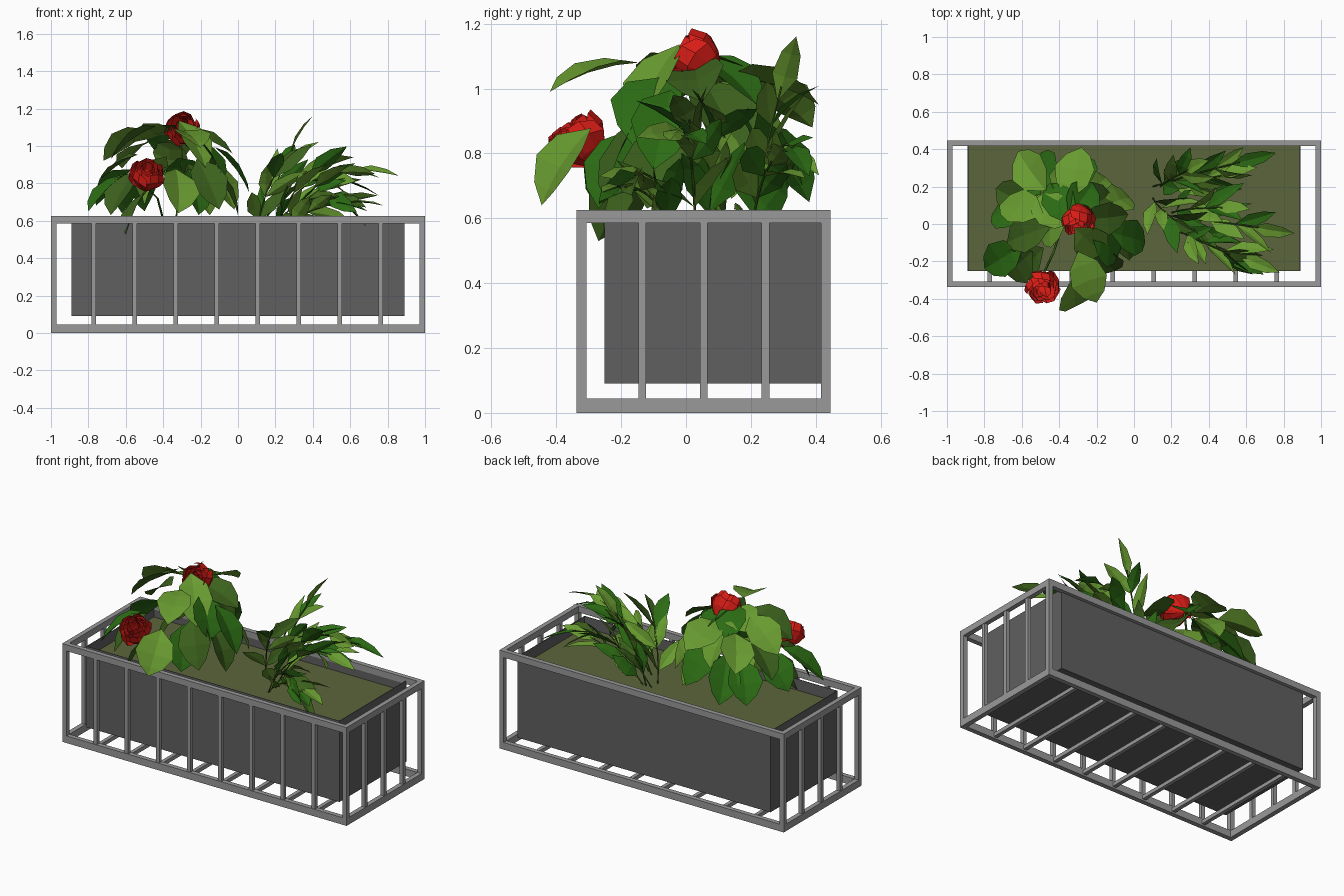
import bpy, bmesh, math, random
from mathutils import Vector, Matrix

if "Cube" in bpy.data.objects:
    bpy.data.objects.remove(bpy.data.objects["Cube"])

random.seed(11)


def material(name, rgb):
    m = bpy.data.materials.new(name)
    m.diffuse_color = (*rgb, 1)
    m.use_nodes = True
    m.node_tree.nodes["Principled BSDF"].inputs["Base Color"].default_value = m.diffuse_color
    return m


FRAME = material("frame_grey", (0.32, 0.32, 0.32))
BOX = material("box_grey", (0.115, 0.115, 0.115))
SOIL = material("soil_green", (0.105, 0.13, 0.045))
GREENS = [material("leaf_dark", (0.045, 0.12, 0.012)),
          material("leaf_mid", (0.025, 0.15, 0.007)),
          material("leaf_light", (0.14, 0.33, 0.03))]
RED = material("petal_red", (0.70, 0.012, 0.008))


def finish(bm, name, mats):
    me = bpy.data.meshes.new(name)
    bm.to_mesh(me)
    bm.free()
    ob = bpy.data.objects.new(name, me)
    bpy.context.collection.objects.link(ob)
    for m in mats:
        me.materials.append(m)
    return ob


def add_box(bm, x0, x1, y0, y1, z0, z1):
    mat = Matrix.Translation(((x0 + x1) / 2, (y0 + y1) / 2, (z0 + z1) / 2))
    mat = mat @ Matrix.Diagonal((x1 - x0, y1 - y0, z1 - z0, 1))
    bmesh.ops.create_cube(bm, size=1, matrix=mat)


# Outer frame rails and corner posts
Y0, Y1, W, TOP = -0.337, 0.446, 0.03, 0.625
bm = bmesh.new()
for z0, z1 in ((0, 0.045), (TOP - 0.04, TOP)):
    for y in (Y0, Y1 - W):
        add_box(bm, -1, 1, y, y + W, z0, z1)
    for x in (-1, 1 - W):
        add_box(bm, x, x + W, Y0 + W, Y1 - W, z0, z1)
for x in (-1, 1 - W):
    for y in (Y0, Y1 - W):
        add_box(bm, x, x + W, y, y + W, 0.045, TOP - 0.04)
finish(bm, "outer_frame", [FRAME])

# Front bars, floor bars and side bars
bm = bmesh.new()
for i in range(8):
    x = -0.77 + i * 0.219
    add_box(bm, x - 0.012, x + 0.012, Y0 + 0.003, Y0 + 0.027, 0.045, TOP - 0.04)
    add_box(bm, x - 0.012, x + 0.012, Y0 + W, Y1 - W, 0.010, 0.034)
for s in (-1, 1):
    for y in (-0.135, 0.055, 0.245):
        x = s * 0.985
        add_box(bm, x - 0.012, x + 0.012, y - 0.012, y + 0.012, 0.045, TOP - 0.04)
finish(bm, "frame_bars", [FRAME])

# Open planter box
bm = bmesh.new()
add_box(bm, -0.89, 0.89, -0.252, 0.424, 0.09, 0.605)
bm.normal_update()
bmesh.ops.delete(bm, geom=[f for f in bm.faces if f.normal.z > 0.9], context="FACES")
box = finish(bm, "planter_box", [BOX])
mod = box.modifiers.new("wall", "SOLIDIFY")
mod.thickness = 0.004
mod.offset = -1

# Soil
bm = bmesh.new()
add_box(bm, -0.886, 0.886, -0.248, 0.42, 0.5, 0.535)
finish(bm, "soil", [SOIL])

BROAD = ((0, 0), (0.25, 0.8), (0.55, 1), (0.82, 0.6), (1, 0))
SLENDER = ((0, 0), (0.35, 1), (0.7, 0.75), (1, 0))


def leaf(bm, base, tip, half, outline, arch, roll=0.0):
    """Folded low-poly leaf running from base to tip."""
    d = tip - base
    side = d.cross(Vector((0, 0, 1))).normalized()
    up = side.cross(d).normalized()
    rot = Matrix.Rotation(roll, 3, d)
    side, up = rot @ side, rot @ up
    rows = []
    for t, w in outline:
        mid = base + d * t + up * arch * 4 * t * (1 - t)
        if w == 0:
            v = bm.verts.new(mid)
            rows.append((v, v, v))
        else:
            edge = side * half * w
            lift = up * half * w * 0.25
            rows.append([bm.verts.new(p) for p in (mid - edge + lift, mid, mid + edge + lift)])
    shade = random.choice((0, 1, 1, 2, 2))
    for a, b in zip(rows, rows[1:]):
        for i in (0, 1):
            f = bm.faces.new(list(dict.fromkeys((a[i], a[i + 1], b[i + 1], b[i]))))
            f.material_index = shade


def stem(name, pts, radius):
    cu = bpy.data.curves.new(name, "CURVE")
    cu.dimensions = "3D"
    cu.bevel_depth = radius
    cu.bevel_resolution = 0
    sp = cu.splines.new("POLY")
    sp.points.add(len(pts) - 1)
    for p, co in zip(sp.points, pts):
        p.co = (*co, 1)
    ob = bpy.data.objects.new(name, cu)
    bpy.context.collection.objects.link(ob)
    cu.materials.append(GREENS[0])


# Broad leaves of the flowering plant: tip x, y, z and downward pitch
tips = ((-0.72, 0.10, 0.92, 0.6), (-0.28, 0.41, 0.95, 0.3), (-0.62, 0.39, 0.88, 0.5),
        (-0.03, 0.05, 0.96, 0.4), (-0.20, -0.42, 0.99, 0.3), (-0.68, -0.10, 0.93, 0.6),
        (-0.74, 0.19, 0.80, 0.6), (-0.80, -0.24, 0.65, 0.7), (-0.68, -0.27, 0.63, 0.9),
        (-0.60, -0.27, 0.53, 0.9), (0.06, -0.10, 0.75, 0.9), (0.00, -0.12, 0.63, 1.0),
        (-0.10, -0.25, 0.66, 1.0), (-0.32, -0.445, 0.64, 1.0), (-0.25, 0.36, 0.70, 0.8),
        (-0.50, 0.38, 0.65, 0.9), (-0.76, 0.05, 0.68, 0.8), (-0.02, 0.14, 0.66, 1.0),
        (-0.62, 0.28, 0.64, 0.9), (-0.15, 0.25, 0.63, 1.0), (-0.21, -0.27, 0.63, 1.1),
        (-0.12, 0.16, 0.80, 0.8), (-0.38, 0.30, 0.82, 0.8), (-0.08, -0.16, 0.82, 0.9),
        (-0.56, 0.12, 1.02, 0.2), (-0.45, 0.22, 0.98, 0.5), (-0.22, 0.22, 0.95, 0.6),
        (-0.17, -0.16, 0.88, 0.9), (-0.50, -0.08, 0.68, 0.9), (-0.52, 0.15, 0.72, 0.9))
axis = Vector((-0.36, 0.02, 0))
bm = bmesh.new()
for x, y, z, pitch in tips:
    tip = Vector((x, y, z))
    out = (Vector((x, y, 0)) - axis).normalized()
    d = out * math.cos(pitch) - Vector((0, 0, math.sin(pitch)))
    leaf(bm, tip - d * random.uniform(0.27, 0.33), tip, random.uniform(0.09, 0.115),
         BROAD, 0.02, random.uniform(-0.5, 0.5))
finish(bm, "broad_leaves", GREENS)


# Red blooms made of nested cupped petals
def bloom(name, centre, direction, scale):
    bm = bmesh.new()
    for k, (r, n, h) in enumerate(((0.105, 5, 0.17), (0.08, 4, 0.175), (0.05, 3, 0.175))):
        for p in range(n):
            a = 2 * math.pi * p / n + k * 0.6
            grid = []
            for j in range(4):
                v = j / 3
                row = []
                for i in range(4):
                    u = i / 1.5 - 1
                    ang = a + u * (math.pi / n) * 1.25
                    rad = r * (0.2 + 0.8 * math.sin(v * math.pi * 0.68)) * (1 + 0.12 * u)
                    row.append(bm.verts.new((rad * math.cos(ang), rad * math.sin(ang),
                                             h * v * (1 - 0.2 * u * u) - 0.08)))
                grid.append(row)
            for j in range(3):
                for i in range(3):
                    bm.faces.new((grid[j][i], grid[j][i + 1], grid[j + 1][i + 1], grid[j + 1][i]))
    q = Vector(direction).to_track_quat("Z", "Y").to_matrix().to_4x4()
    bm.transform(Matrix.Translation(centre) @ q @ Matrix.Scale(scale, 4))
    finish(bm, name, [RED])


bloom("top_bloom", (-0.295, 0.04, 1.075), (0, -0.85, 0.5), 0.88)
bloom("front_bloom", (-0.49, -0.32, 0.825), (0.1, -0.55, 0.8), 0.88)
stem("top_bloom_stem", ((-0.34, 0.08, 0.53), (-0.31, 0.11, 0.8), (-0.295, 0.09, 1.04)), 0.006)
stem("front_bloom_stem", ((-0.38, 0.0, 0.53), (-0.43, -0.15, 0.72), (-0.49, -0.28, 0.78)), 0.006)

# Slender sprays: root, control point, end
sprays = (((0.14, 0.20, 0.53), (0.18, 0.24, 0.85), (0.40, 0.34, 1.16)),
          ((0.10, 0.20, 0.53), (0.35, 0.28, 1.00), (0.76, 0.38, 0.73)),
          ((0.24, 0.03, 0.53), (0.45, 0.02, 1.00), (0.86, -0.05, 0.84)),
          ((0.24, -0.04, 0.53), (0.42, -0.12, 0.95), (0.71, -0.25, 0.53)),
          ((0.20, 0.06, 0.53), (0.30, 0.10, 0.90), (0.62, 0.08, 0.94)),
          ((0.10, 0.14, 0.53), (0.14, 0.06, 0.85), (0.32, -0.04, 0.98)),
          ((0.24, -0.04, 0.53), (0.40, -0.10, 0.75), (0.78, -0.26, 0.68)),
          ((0.16, 0.20, 0.53), (0.30, 0.22, 0.75), (0.66, 0.30, 0.82)))
bm = bmesh.new()
for n, pts in enumerate(sprays):
    a, b, c = map(Vector, pts)
    path = lambda t: a * (1 - t) ** 2 + b * 2 * t * (1 - t) + c * t * t
    stem(f"spray_stem_{n + 1}", [path(i / 8) for i in range(7)], 0.004)
    leaf(bm, path(0.68), c, 0.04, SLENDER, 0.01, random.uniform(-0.8, 0.8))
    for k in range(3):
        t = 0.12 + k * 0.22
        d = (path(t + 0.05) - path(t)).normalized()
        side = d.cross(Vector((0, 0, 1))).normalized()
        for s in (-1, 1):
            v = d + side * s * random.uniform(0.25, 0.6) + Vector((0, 0, random.uniform(-0.6, 0.1)))
            base = path(t)
            tip = base + v.normalized() * random.uniform(0.2, 0.28)
            tip.z = max(tip.z, 0.6)
            tip.y = max(-0.27, min(0.41, tip.y))
            leaf(bm, base, tip, random.uniform(0.034, 0.05), SLENDER, 0.012, random.uniform(-1.2, 1.2))
finish(bm, "slender_leaves", GREENS)
